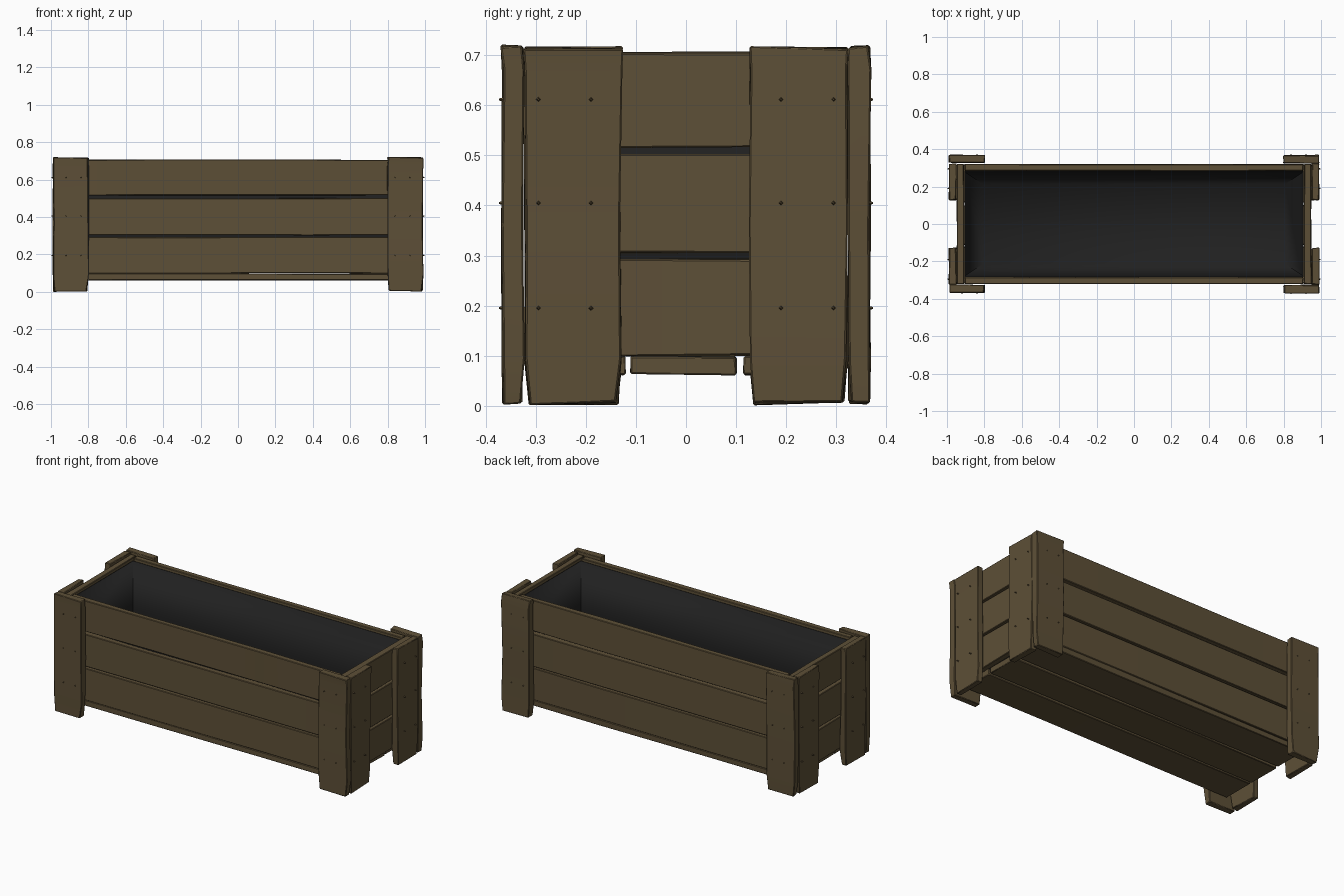
import bpy, bmesh, math, random
from mathutils import Vector, Matrix

if "Cube" in bpy.data.objects:
    bpy.data.objects.remove(bpy.data.objects["Cube"])

random.seed(4)


def material(name, rgb):
    m = bpy.data.materials.new(name)
    m.diffuse_color = (*rgb, 1)
    m.use_nodes = True
    m.node_tree.nodes["Principled BSDF"].inputs["Base Color"].default_value = m.diffuse_color
    return m


WOOD = material("weathered_brown_wood", (0.110, 0.079, 0.038))
LINER = material("black_liner", (0.0145, 0.0145, 0.0145))


def finish(name, bm, mat, angle=35):
    bmesh.ops.recalc_face_normals(bm, faces=bm.faces)
    me = bpy.data.meshes.new(name)
    bm.to_mesh(me)
    bm.free()
    me.materials.append(mat)
    ob = bpy.data.objects.new(name, me)
    bpy.context.collection.objects.link(ob)
    bpy.ops.object.select_all(action='DESELECT')
    ob.select_set(True)
    bpy.context.view_layer.objects.active = ob
    bpy.ops.object.shade_smooth_by_angle(angle=math.radians(angle))
    return ob


def board(name, lo, hi, axis, stops=(0, 0.3, 0.7, 1), wobble=0.002, tip=0.0):
    """Plank from lo to hi, cut along one axis, with slightly uneven hand-sawn sections.
    tip narrows the first section."""
    lo, hi = Vector(lo), Vector(hi)
    b, c = [i for i in range(3) if i != axis]
    bm = bmesh.new()
    rings = []
    for k, t in enumerate(stops):
        ring = []
        for sb, sc in ((0, 0), (1, 0), (1, 1), (0, 1)):
            p = Vector()
            p[axis] = lo[axis] + (hi[axis] - lo[axis]) * t
            for i, s in ((b, sb), (c, sc)):
                inset = tip * (hi[i] - lo[i]) if k == 0 else 0
                p[i] = (hi[i] - inset if s else lo[i] + inset) + random.uniform(-wobble, wobble)
            if k in (0, len(stops) - 1):
                p[axis] += random.uniform(0, 2 * wobble) * (1 if k == 0 else -1)
            ring.append(bm.verts.new(p))
        rings.append(ring)
    for r, s in zip(rings, rings[1:]):
        for i in range(4):
            j = (i + 1) % 4
            bm.faces.new((r[i], r[j], s[j], s[i]))
    bm.faces.new(rings[0])
    bm.faces.new(rings[-1])
    ob = finish(name, bm, WOOD)
    bev = ob.modifiers.new("worn_edges", 'BEVEL')
    bev.width = 0.003
    bev.segments = 1
    return ob


# Wall planks: three rows on each side, end walls cover the long walls
rows = ((0.10, 0.293), (0.304, 0.501), (0.517, 0.706))
for i, (z0, z1) in enumerate(rows):
    for side, s in (("front", -1), ("back", 1)):
        y0, y1 = sorted((s * 0.285, s * 0.32))
        board(f"{side}_plank_{i + 1}", (-0.907, y0, z0), (0.907, y1, z1), 0)
    for side, s in (("left", -1), ("right", 1)):
        x0, x1 = sorted((s * 0.91, s * 0.947))
        board(f"{side}_plank_{i + 1}", (x0, -0.322, z0), (x1, 0.322, z1), 1)

# Floor planks
for i, (y0, y1) in enumerate(((-0.318, -0.122), (-0.11, 0.10), (0.115, 0.318))):
    board(f"floor_plank_{i + 1}", (-0.92, y0, 0.062), (0.92, y1, 0.098), 0)

# Corner posts: one wide board on the long side and one on the end, at each corner
POST = (0, 0.13, 0.5, 0.93, 1)
for fb, sy in (("front", -1), ("back", 1)):
    for lr, sx in (("left", -1), ("right", 1)):
        x0, x1 = sorted((sx * 0.80, sx * 0.988))
        y0, y1 = sorted((sy * 0.326, sy * 0.367))
        board(f"{fb}_{lr}_post_face", (x0, y0, 0.0), (x1, y1, 0.722), 2, POST, 0.004, 0.04)
        x0, x1 = sorted((sx * 0.95, sx * 0.988))
        y0, y1 = sorted((sy * 0.129, sy * 0.322))
        board(f"{fb}_{lr}_post_end", (x0, y0, 0.0), (x1, y1, 0.720), 2, POST, 0.004, 0.04)

# Small faceted nail heads on the posts
bm = bmesh.new()
for sx in (-1, 1):
    for sy in (-1, 1):
        for z in (0.195, 0.405, 0.612):
            spots = [((sx * x, sy * 0.366, z), Vector((0, sy, 0))) for x in (0.84, 0.92)]
            spots += [((sx * 0.990, sy * y, z), Vector((sx, 0, 0))) for y in (0.19, 0.295)]
            for p, n in spots:
                rot = n.to_track_quat('Z', 'Y').to_matrix().to_4x4()
                bmesh.ops.create_cone(bm, cap_ends=True, segments=4, radius1=0.006,
                                      radius2=0.002, depth=0.016,
                                      matrix=Matrix.Translation(p) @ rot)
finish("nail_heads", bm, WOOD)

# Black liner: open tub whose lower edges slope in towards the floor
bm = bmesh.new()
rings = []
for hx, hy, z in ((0.906, 0.282, 0.69), (0.904, 0.280, 0.40), (0.895, 0.272, 0.20), (0.81, 0.215, 0.104)):
    rings.append([bm.verts.new((sx * hx, sy * hy, z))
                  for sx, sy in ((-1, -1), (1, -1), (1, 1), (-1, 1))])
for r, s in zip(rings, rings[1:]):
    for i in range(4):
        j = (i + 1) % 4
        bm.faces.new((r[i], r[j], s[j], s[i]))
bm.faces.new(rings[-1])
liner = finish("liner", bm, LINER, 60)
sol = liner.modifiers.new("sheet_thickness", 'SOLIDIFY')
sol.thickness = 0.004
sol.offset = 0
